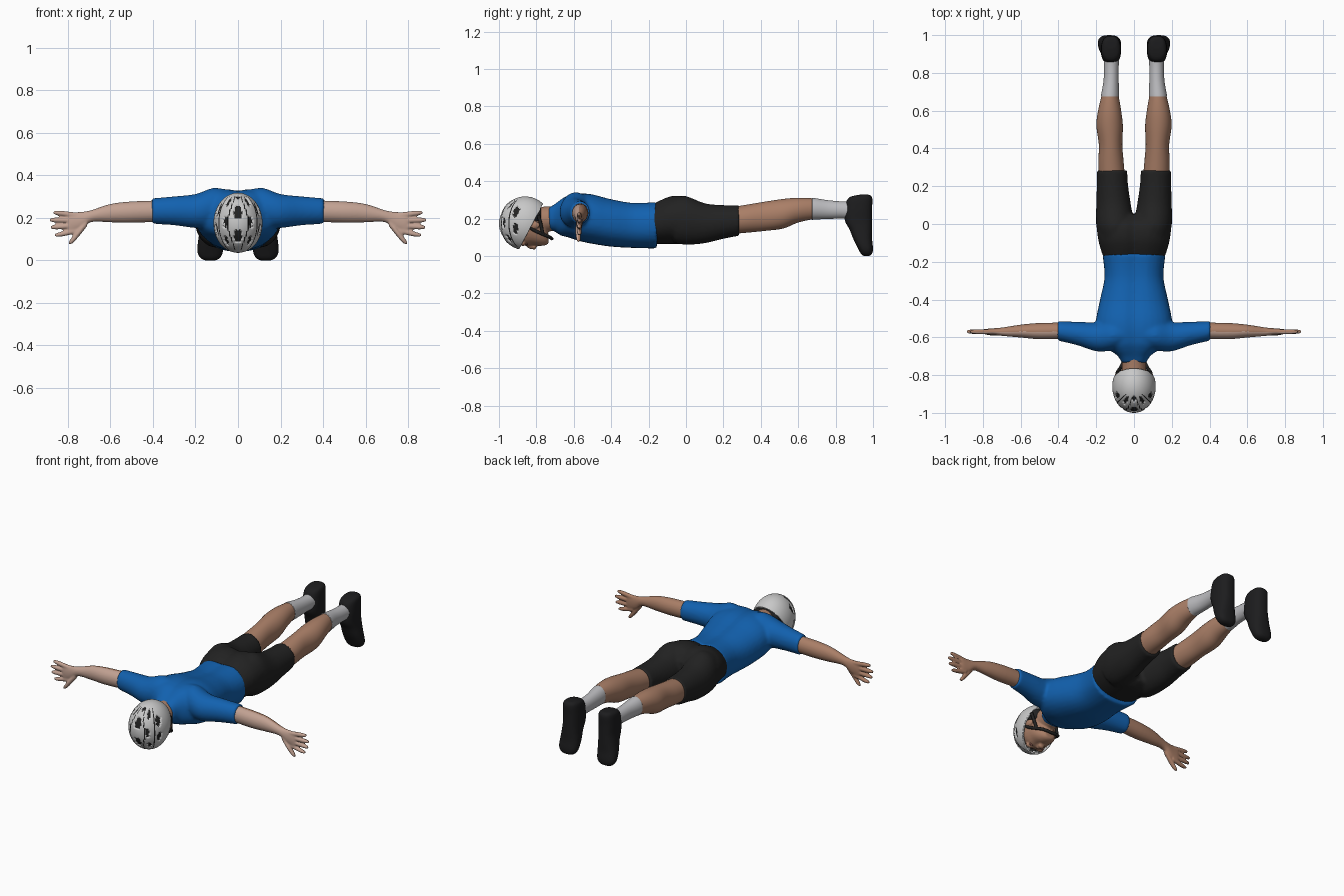
import bpy, bmesh
from math import sin, cos, pi, exp, atan2, asin, degrees, copysign
from mathutils import Matrix, Vector

cube = bpy.data.objects.get("Cube")
if cube:
    bpy.data.objects.remove(cube, do_unlink=True)


def material(name, r, g, b):
    m = bpy.data.materials.new(name)
    m.use_nodes = True
    m.diffuse_color = (r, g, b, 1)
    bsdf = m.node_tree.nodes["Principled BSDF"]
    bsdf.inputs["Base Color"].default_value = (r, g, b, 1)
    bsdf.inputs["Roughness"].default_value = 0.8
    return m


BLUE = material("shirt_blue", .006, .12, .43)
BLACK = material("shorts_black", .016, .016, .016)
SHOE = material("shoe_black", .012, .012, .013)
SKIN = material("skin_tan", .40, .21, .135)
PALE = material("skin_pale", .54, .36, .29)
SOCK = material("sock_grey", .50, .50, .52)
WHITE = material("helmet_white", .58, .58, .58)
LIP = material("lip_brown", .26, .10, .08)


def smooth_rows(rows, steps=4):
    """Catmull-Rom resampling of section rows."""
    rows = [Vector(r) for r in rows]
    out = []
    for i in range(len(rows) - 1):
        a, b, c, d = (rows[max(0, min(len(rows) - 1, i + k))] for k in (-1, 0, 1, 2))
        for s in range(steps):
            t = s / steps
            out.append(b + (c - a) * t / 2 + (a - b * 2.5 + c * 2 - d / 2) * t * t
                       + ((b - c) * 3 + d - a) * t ** 3 / 2)
    return out + [rows[-1]]


def loft(bm, axis, rows, side=1, power=2, crease=0, n=32):
    """Closed skin over sections (position, centre u, centre v, radius u, radius v)."""
    rings = []
    for t, u, v, ru, rv in smooth_rows(rows):
        ring = []
        for k in range(n):
            c, s = cos(2 * pi * k / n), sin(2 * pi * k / n)
            a = u + ru * copysign(abs(c) ** (2 / power), c)
            b = v + rv * copysign(abs(s) ** (2 / power), s)
            if s > 0:
                b -= crease * exp(-(a / .04) ** 2)
            x, y, z = {"x": (t, a, b), "y": (a, t, b), "z": (a, b, t)}[axis]
            ring.append(bm.verts.new((x * side, y, z)))
        rings.append(ring)
    for p, q in zip(rings, rings[1:]):
        for k in range(n):
            j = (k + 1) % n
            bm.faces.new((p[k], p[j], q[j], q[k]))
    bm.faces.new(rings[0])
    bm.faces.new(rings[-1])


def ball(bm, centre, radii, segments=24):
    m = Matrix.Translation(centre) @ Matrix.Diagonal((*radii, 1))
    bmesh.ops.create_uvsphere(bm, u_segments=segments, v_segments=segments * 2 // 3,
                              radius=1, matrix=m)


def finish(name, bm, mats, voxel=0, relax=0):
    """Turn a bmesh into an object; overlapping parts are fused when voxel is set."""
    bmesh.ops.recalc_face_normals(bm, faces=bm.faces)
    mesh = bpy.data.meshes.new(name)
    bm.to_mesh(mesh)
    bm.free()
    for m in mats:
        mesh.materials.append(m)
    ob = bpy.data.objects.new(name, mesh)
    bpy.context.collection.objects.link(ob)
    if voxel:
        fuse = ob.modifiers.new("fuse", "REMESH")
        fuse.mode, fuse.voxel_size = "VOXEL", voxel
        soft = ob.modifiers.new("soften", "SMOOTH")
        soft.factor, soft.iterations = .5, relax
        deps = bpy.context.evaluated_depsgraph_get()
        ob.data = bpy.data.meshes.new_from_object(ob.evaluated_get(deps))
        ob.modifiers.clear()
    for p in ob.data.polygons:
        p.use_smooth = True
    return ob


# Shirt: torso and sleeves in one skin
bm = bmesh.new()
loft(bm, "y", [(-.735, 0, .205, .065, .065), (-.7, 0, .21, .085, .08),
               (-.67, 0, .21, .125, .1), (-.63, 0, .215, .18, .115),
               (-.57, 0, .21, .2, .13), (-.5, 0, .2, .2, .135),
               (-.4, 0, .18, .18, .13), (-.28, 0, .167, .156, .124),
               (-.155, 0, .168, .168, .128)], power=2.3, crease=.014)
for side in (1, -1):
    loft(bm, "x", [(.06, -.585, .245, .07, .09), (.12, -.59, .245, .08, .095),
                   (.2, -.597, .232, .077, .08), (.3, -.58, .233, .062, .068),
                   (.405, -.565, .232, .052, .06)], side)
finish("shirt", bm, [BLUE], .01, 4)

# Shorts: hips and two thighs
bm = bmesh.new()
loft(bm, "y", [(-.2, 0, .17, .15, .1), (-.16, 0, .18, .168, .115),
               (-.08, 0, .196, .19, .132), (0, 0, .195, .19, .128),
               (.05, 0, .18, .11, .09)], power=2.2, crease=.02)
for side in (1, -1):
    loft(bm, "y", [(-.06, .1, .19, .09, .12), (0, .1, .19, .1, .13),
                   (.1, .108, .175, .092, .107), (.2, .114, .182, .083, .09),
                   (.285, .116, .19, .08, .082)], side)
finish("shorts", bm, [BLACK], .01, 3)

# Legs, socks and shoes
for side, word in ((1, "left"), (-1, "right")):
    bm = bmesh.new()
    loft(bm, "y", [(.25, .118, .19, .07, .072), (.33, .122, .2, .067, .075),
                   (.42, .124, .212, .062, .078), (.52, .129, .226, .07, .079),
                   (.6, .129, .245, .061, .066), (.69, .126, .253, .043, .054),
                   (.73, .122, .25, .036, .046)], side)
    finish(word + "_leg", bm, [SKIN])

    bm = bmesh.new()
    loft(bm, "y", [(.675, .127, .252, .048, .059), (.69, .126, .252, .047, .057),
                   (.76, .121, .248, .04, .05), (.83, .12, .246, .039, .046),
                   (.88, .12, .245, .041, .048)], side)
    finish(word + "_sock", bm, [SOCK])

    bm = bmesh.new()
    loft(bm, "z", [(.328, .122, .955, .03, .025), (.31, .122, .932, .048, .064),
                   (.25, .122, .922, .053, .073), (.19, .122, .922, .053, .073),
                   (.14, .125, .935, .055, .06), (.09, .128, .945, .06, .05),
                   (.04, .131, .96, .06, .04), (.012, .131, .965, .047, .03),
                   (0, .131, .965, .025, .015)], side, power=2.5)
    for k in range(4):
        ball(bm, (side * .124, .868 + k * .013, .18 - k * .028), (.035, .012, .007))
    finish(word + "_shoe", bm, [SHOE], .006, 2)

    # Arm with fanned fingers, paler on the forward side
    bm = bmesh.new()
    loft(bm, "x", [(.36, -.565, .232, .043, .05), (.5, -.567, .227, .043, .05),
                   (.6, -.567, .222, .034, .043), (.69, -.57, .208, .023, .028),
                   (.74, -.57, .186, .018, .042), (.79, -.57, .176, .014, .05),
                   (.805, -.57, .176, .008, .035)], side)
    tips = ((.868, .225), (.885, .19), (.88, .155), (.86, .118))
    for k, (x, z) in enumerate(tips):
        base = .212 - k * .024
        loft(bm, "x", [(.76, -.57, base, .013, .013),
                       (x - .03, -.57, z + (base - z) * .25, .012, .012),
                       (x, -.57, z, .007, .007)], side, n=16)
    loft(bm, "x", [(.71, -.575, .18, .014, .02), (.75, -.577, .13, .014, .02),
                   (.78, -.575, .095, .012, .016), (.795, -.575, .082, .006, .007)],
         side, n=16)
    arm = finish(word + "_arm", bm, [SKIN, PALE], .005, 2)
    for p in arm.data.polygons:
        p.material_index = int(p.normal.y < -.1)

# Head, neck, nose and ears
bm = bmesh.new()
loft(bm, "y", [(-.97, 0, .19, .04, .05), (-.93, 0, .185, .075, .09),
               (-.87, 0, .17, .092, .113), (-.82, 0, .157, .087, .1),
               (-.78, 0, .13, .072, .076), (-.75, 0, .103, .05, .045),
               (-.735, 0, .092, .03, .024)], power=2.2)
loft(bm, "y", [(-.86, 0, .2, .07, .07), (-.78, 0, .195, .064, .068),
               (-.66, 0, .205, .064, .066)])
ball(bm, (0, -.825, .056), (.016, .027, .02))
ball(bm, (0, -.812, .048), (.02, .013, .014))
for side in (1, -1):
    ball(bm, (side * .09, -.815, .165), (.013, .035, .022))
    ball(bm, (side * .035, -.872, .066), (.028, .012, .014))
finish("head", bm, [SKIN], .006, 3)

# Mouth and eyes
bm = bmesh.new()
ball(bm, (0, -.782, .061), (.026, .007, .006))
finish("mouth", bm, [LIP])
for side, word in ((1, "left"), (-1, "right")):
    bm = bmesh.new()
    ball(bm, (side * .036, -.853, .064), (.016, .006, .007))
    finish(word + "_eye", bm, [LIP])

# Helmet: cut shell with sunken vents laid out by longitude and latitude
centre = Vector((0, -.86, .175))
bm = bmesh.new()
ball(bm, centre, (.115, .14, .143), 108)
bmesh.ops.bisect_plane(bm, geom=bm.verts[:] + bm.edges[:] + bm.faces[:],
                       plane_co=(0, -.785, .24), plane_no=(0, .21, -.11),
                       clear_outer=True)
vents = [(0, 22, 13, 15), (0, -28, 13, 14), (0, 62, 14, 8), (36, 48, 8, 14),
         (33, 2, 6, 13), (38, -36, 7, 12), (66, 28, 9, 13), (66, -12, 7, 12)]
holes = []
for f in bm.faces:
    d = f.calc_center_median() - centre
    d = Vector((d.x / .115, d.y / .14, d.z / .143)).normalized()
    lon, lat = degrees(atan2(abs(d.x), -d.y)), degrees(asin(d.z))
    wobble = 1 + .25 * sin(lat * .5 + lon * .3)
    seam = abs(lon - 20 - 5 * cos(lat / 18)) < 1.6 or abs(lon - 51) < 1.6
    if any(((lon - a) / w) ** 2 + ((lat - b) / h) ** 2 < wobble for a, b, w, h in vents):
        holes.append(f)
    elif seam and abs(lat) < 62:
        f.material_index = 1
bmesh.ops.inset_region(bm, faces=holes, thickness=.002, depth=-.008)
for f in holes:
    f.material_index = 1
helmet = finish("helmet", bm, [WHITE, BLACK])
shell = helmet.modifiers.new("shell", "SOLIDIFY")
shell.thickness, shell.offset = .012, -1

# Rear cradle and chin straps
bm = bmesh.new()
loft(bm, "y", [(-.86, 0, .225, .096, .06), (-.81, 0, .222, .093, .056),
               (-.775, 0, .222, .078, .04)], power=2.4)
finish("helmet_cradle", bm, [BLACK])


def strap(name, points):
    cu = bpy.data.curves.new(name, "CURVE")
    cu.dimensions, cu.bevel_depth, cu.bevel_resolution = "3D", .009, 3
    sp = cu.splines.new("NURBS")
    sp.points.add(len(points) - 1)
    for p, co in zip(sp.points, points):
        p.co = (*co, 1)
    sp.use_endpoint_u, sp.order_u = True, 3
    cu.materials.append(BLACK)
    bpy.context.collection.objects.link(bpy.data.objects.new(name, cu))


half = [(.1, -.87, .19), (.094, -.83, .145), (.078, -.775, .12), (.055, -.725, .1)]
strap("chin_strap", half + [(0, -.715, .09)] + [(-x, y, z) for x, y, z in half[::-1]])
for side, word in ((1, "left"), (-1, "right")):
    strap(word + "_rear_strap", [(side * .09, -.79, .22), (side * .084, -.775, .17),
                                 (side * .074, -.765, .115)])
